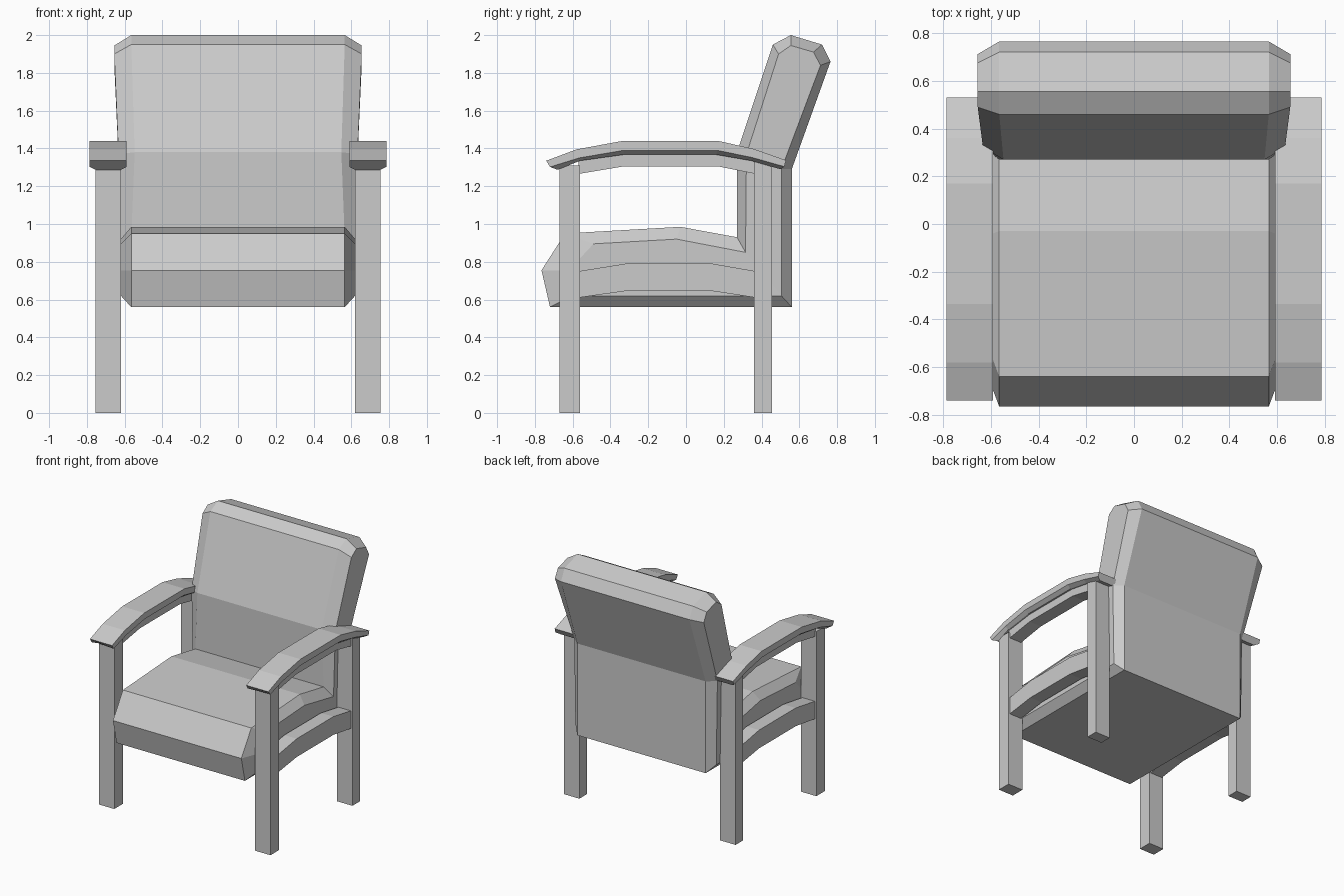
import bpy, bmesh

if "Cube" in bpy.data.objects:
    bpy.data.objects.remove(bpy.data.objects["Cube"])


def loft(name, rings, caps=None, mirror=False):
    """Skin a row of matching rings; caps lists index groups for the end faces."""
    bm = bmesh.new()
    rows = [[bm.verts.new(p) for p in ring] for ring in rings]
    n = len(rows[0])
    for a, b in zip(rows, rows[1:]):
        for i in range(n):
            j = (i + 1) % n
            bm.faces.new((a[i], a[j], b[j], b[i]))
    for row in (rows[0], rows[-1]):
        for group in caps or [range(n)]:
            bm.faces.new([row[i] for i in group])
    bmesh.ops.recalc_face_normals(bm, faces=bm.faces)
    mesh = bpy.data.meshes.new(name)
    bm.to_mesh(mesh)
    bm.free()
    obj = bpy.data.objects.new(name, mesh)
    bpy.context.collection.objects.link(obj)
    if mirror:
        obj.modifiers.new("Mirror", 'MIRROR').use_mirror_merge = False
    return obj


# Upholstered seat and back: main profile (y, z, half width) and chamfered side profile
main = [(-.72, .56, .565), (-.765, .755, .565), (-.64, .95, .565), (-.03, .985, .565),
        (.27, .93, .565), (.27, 1.38, .547), (.46, 1.95, .565), (.555, 2.0, .565),
        (.72, 1.95, .565), (.765, 1.86, .565), (.56, 1.29, .565), (.56, .56, .565)]
side = [(-.60, .62, .62), (-.62, .755, .62), (-.49, .895, .62), (-.05, .92, .62),
        (.315, .85, .62), (.32, 1.37, .633), (.49, 1.90, .655), (.555, 1.945, .655),
        (.675, 1.91, .655), (.712, 1.84, .655), (.505, 1.29, .63), (.505, .62, .62)]
ring = lambda prof, s: [(s * x, y, z) for y, z, x in prof]
loft("seat_and_back",
     [ring(side, -1), ring(main, -1), ring(main, 1), ring(side, 1)],
     caps=[(0, 1, 2, 3, 4, 11), (4, 5, 10, 11), (5, 6, 7, 8, 9, 10)])


def bar(name, x0, x1, stations):
    """Arched bar running front to back: stations are (y, bottom, top)."""
    loft(name, [[(x0, y, b), (x1, y, b), (x1, y, t), (x0, y, t)]
                for y, b, t in stations], mirror=True)


# Legs
for name, y0, y1, top in (("front_leg", -.67, -.56, 1.31), ("back_leg", .36, .455, 1.33)):
    loft(name, [[(.62, y0, z), (.755, y0, z), (.755, y1, z), (.62, y1, z)]
                for z in (0, top)], mirror=True)

# Arched lower side rail and the rail under each armrest
bar("side_rail", .632, .742, [(-.57, .61, .75), (-.32, .645, .79), (.14, .645, .79), (.37, .61, .75)])
bar("arm_rail", .632, .742, [(-.57, .265 + 1, 1.35), (-.33, 1.305, 1.38), (.17, 1.305, 1.38), (.37, 1.265, 1.35)])

# Armrests: (y, top) along the arch, then side edge and underside (y, z)
arm = [((-.74, 1.335), (-.72, 1.302), (-.68, 1.287)),
       ((-.58, 1.395), (-.565, 1.35), (-.56, 1.335)),
       ((-.335, 1.44), (-.33, 1.39), (-.33, 1.367)),
       ((.17, 1.44), (.165, 1.39), (.16, 1.367)),
       ((.36, 1.397), (.35, 1.352), (.345, 1.335)),
       ((.53, 1.337), (.52, 1.304), (.50, 1.29))]
loft("armrest", [[(.59, *t), (.785, *t), (.785, *e), (.755, *u), (.62, *u), (.59, *e)]
                 for t, e, u in arm], mirror=True)
